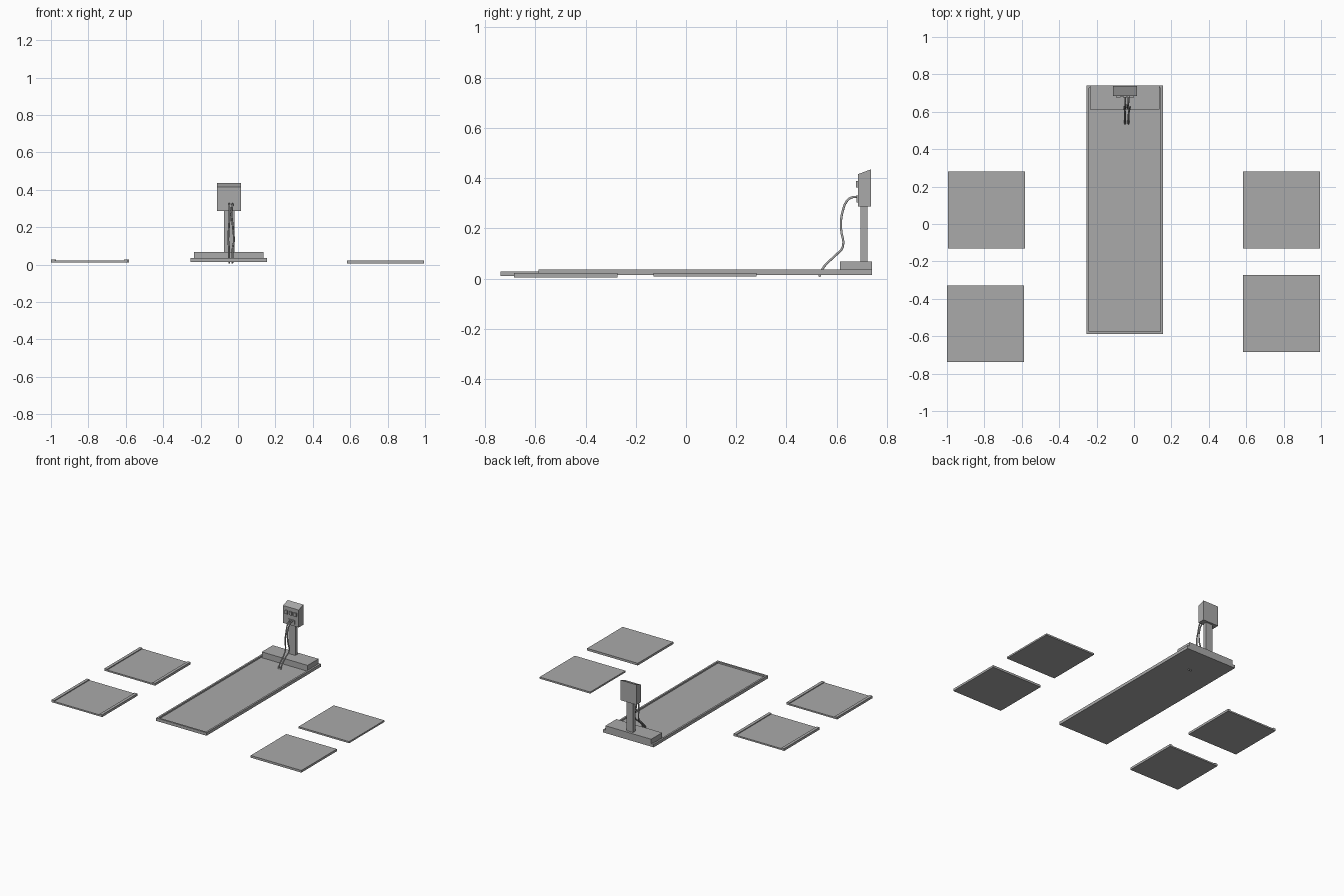
import bpy, bmesh
from mathutils import Vector

if "Cube" in bpy.data.objects:
    bpy.data.objects.remove(bpy.data.objects["Cube"])

grey = bpy.data.materials.new("plain_grey")
grey.diffuse_color = (0.4, 0.4, 0.4, 1)
grey.use_nodes = True
grey.node_tree.nodes["Principled BSDF"].inputs["Base Color"].default_value = grey.diffuse_color


def finish(name, bm):
    bmesh.ops.recalc_face_normals(bm, faces=bm.faces)
    me = bpy.data.meshes.new(name)
    bm.to_mesh(me)
    bm.free()
    me.materials.append(grey)
    ob = bpy.data.objects.new(name, me)
    bpy.context.collection.objects.link(ob)
    return ob


def box(name, x, y, z):
    bm = bmesh.new()
    bmesh.ops.create_cube(bm, size=1)
    for v in bm.verts:
        v.co = Vector([r[0] if c < 0 else r[1] for c, r in zip(v.co, (x, y, z))])
    return finish(name, bm)


def extrude(name, profile, axis, lo, hi):
    """Extrude a 2D profile along x (axis 0, profile y-z) or y (axis 1, profile x-z)."""
    bm = bmesh.new()
    put = (lambda p, d: (d, p[0], p[1])) if axis == 0 else (lambda p, d: (p[0], d, p[1]))
    face = bm.faces.new([bm.verts.new(put(p, lo)) for p in profile])
    new = bmesh.ops.extrude_face_region(bm, geom=[face])["geom"]
    for v in new:
        if isinstance(v, bmesh.types.BMVert):
            v.co[axis] = hi
    return finish(name, bm)


# Railed pads on the left: channel section with a rail along each x edge
for name, x0, y0, z0 in (("left_back_pad", -0.995, -0.13, 0.01),
                         ("left_front_pad", -1.0, -0.738, 0.01)):
    x1, zf, zt = x0 + 0.412, z0 + 0.011, z0 + 0.017
    extrude(name, [(x0, z0), (x1, z0), (x1, zt), (x1 - 0.022, zt), (x1 - 0.022, zf),
                   (x0 + 0.022, zf), (x0 + 0.022, zt), (x0, zt)], 1, y0, y0 + 0.41)

# Plain pads on the right
box("right_back_pad", (0.583, 0.995), (-0.13, 0.28), (0.009, 0.021))
box("right_front_pad", (0.583, 0.995), (-0.685, -0.272), (0.005, 0.021))

# Long tray with a raised rim, made by insetting and lowering the top
tray = box("tray", (-0.255, 0.155), (-0.587, 0.74), (0.014, 0.036))
bm = bmesh.new()
bm.from_mesh(tray.data)
top = [f for f in bm.faces if f.normal.z > 0.9]
bmesh.ops.inset_region(bm, faces=top, thickness=0.019)
low = bmesh.ops.extrude_face_region(bm, geom=top)["geom"]
bmesh.ops.delete(bm, geom=top, context="FACES")
for v in low:
    if isinstance(v, bmesh.types.BMVert):
        v.co.z = 0.025
bmesh.ops.recalc_face_normals(bm, faces=bm.faces)
bm.to_mesh(tray.data)
bm.free()

# Charging stand: base block, post and slope-topped head
box("stand_base", (-0.235, 0.137), (0.613, 0.74), (0.024, 0.068))
box("stand_post", (-0.075, -0.02), (0.694, 0.722), (0.067, 0.29))
extrude("stand_head", [(0.684, 0.287), (0.737, 0.287), (0.737, 0.435), (0.684, 0.415)],
        0, -0.112, 0.015)

# Sockets on the front of the head, upper row of three and lower pair
for i in range(3):
    c = -0.048 + (i - 1) * 0.036
    box(f"upper_socket_{i + 1}", (c - 0.011, c + 0.011), (0.676, 0.69), (0.362, 0.388))
box("lower_socket", (-0.066, -0.016), (0.678, 0.69), (0.303, 0.33))

# Two hanging cables that sag down to the tray
path = [(0.683, 0.326), (0.65, 0.318), (0.623, 0.265), (0.617, 0.2), (0.624, 0.125),
        (0.595, 0.092), (0.55, 0.048), (0.53, 0.008)]
sway = [0, 0, -0.004, 0.003, 0.008, 0.002, 0.001, 0]
for k, xc in enumerate((-0.047, -0.03)):
    cu = bpy.data.curves.new(f"cable_{k + 1}", "CURVE")
    cu.dimensions = "3D"
    cu.bevel_depth = 0.005
    cu.bevel_resolution = 1
    cu.resolution_u = 4
    cu.use_fill_caps = True
    sp = cu.splines.new("BEZIER")
    sp.bezier_points.add(len(path) - 1)
    for i, ((y, z), s) in enumerate(zip(path, sway)):
        p = sp.bezier_points[i]
        p.co = (xc + (s if k else -s * 0.6), y, z)
        p.handle_left_type = p.handle_right_type = "AUTO"
    cu.materials.append(grey)
    bpy.context.collection.objects.link(bpy.data.objects.new(f"cable_{k + 1}", cu))
